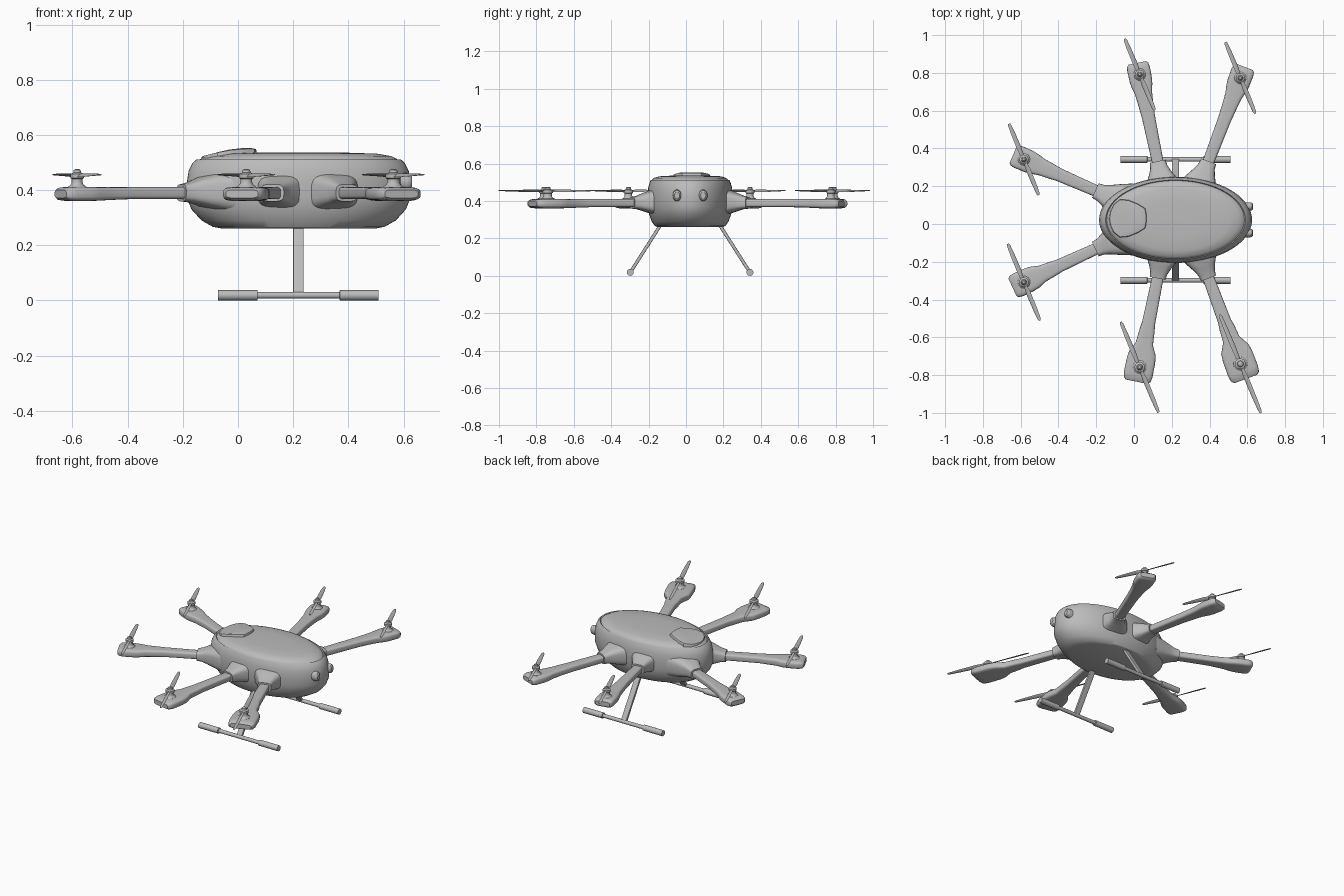
import bpy, bmesh, math
from mathutils import Vector

if "Cube" in bpy.data.objects:
    bpy.data.objects.remove(bpy.data.objects["Cube"])

CX, CY = 0.22, 0.022          # body centre in plan
mat = bpy.data.materials.new("grey")
mat.diffuse_color = (0.5, 0.5, 0.5, 1)
mat.use_nodes = True
mat.node_tree.nodes["Principled BSDF"].inputs["Base Color"].default_value = mat.diffuse_color


def finish(bm, name, angle=35):
    bmesh.ops.recalc_face_normals(bm, faces=bm.faces)
    me = bpy.data.meshes.new(name)
    bm.to_mesh(me)
    bm.free()
    ob = bpy.data.objects.new(name, me)
    bpy.context.collection.objects.link(ob)
    me.materials.append(mat)
    bpy.ops.object.select_all(action='DESELECT')
    ob.select_set(True)
    bpy.context.view_layer.objects.active = ob
    bpy.ops.object.shade_smooth_by_angle(angle=math.radians(angle))
    return ob


def loft(name, rings, angle=35):
    """Skin a list of closed rings and cap both ends."""
    bm = bmesh.new()
    vs = [[bm.verts.new(p) for p in r] for r in rings]
    n = len(vs[0])
    for a, b in zip(vs, vs[1:]):
        for i in range(n):
            j = (i + 1) % n
            bm.faces.new((a[i], a[j], b[j], b[i]))
    bm.faces.new(vs[0])
    bm.faces.new(vs[-1])
    return finish(bm, name, angle)


def section(c, u, v, a, b, power=2.0, n=24):
    """Superellipse ring at c with half sizes a along u and b along v."""
    out = []
    for i in range(n):
        t = 2 * math.pi * i / n
        x, y = math.cos(t), math.sin(t)
        x = math.copysign(abs(x) ** (2 / power), x)
        y = math.copysign(abs(y) ** (2 / power), y)
        out.append(Vector(c) + u * (a * x) + v * (b * y))
    return out


X, Y, Z = Vector((1, 0, 0)), Vector((0, 1, 0)), Vector((0, 0, 1))

# Body: elliptical hull with a grooved rim around the lid
hull = [(.26, .68, .76), (.267, .77, .83), (.29, .87, .90), (.33, .96, .965),
        (.37, 1, 1), (.43, 1, 1), (.47, .985, .985), (.498, .95, .95),
        (.511, .915, .925), (.505, .90, .912), (.511, .885, .90),
        (.523, .83, .85), (.532, .70, .72), (.536, .4, .4)]
loft("body", [section((CX, CY, z), X, Y, .405 * sx, .228 * sy, n=72)
              for z, sx, sy in hull], 30)

# Tilted hatch on the rear of the lid
half = [(-.132, 0), (-.125, .04), (-.108, .075), (-.075, .101), (-.03, .097),
        (.02, .077), (.06, .052), (.065, .025), (.067, 0)]
plan = half + [(x, -y) for x, y in half[-2:0:-1]]


def hatch_ring(dz, k):
    pts = []
    for x, y in plan:
        z = .522 + .026 * math.sin(min(1, (x + .132) / .17) * math.pi / 2)
        pts.append(Vector((-.03 + (x + .03) * k, CY + .008 + y * k, z + dz)))
    return pts


loft("hatch", [hatch_ring(-.035, 1), hatch_ring(-.004, 1),
               hatch_ring(.001, .97), hatch_ring(.004, .8)])

# Two front sensors
for side in (-1, 1):
    y = CY + side * .07
    loft("sensor", [section((x, y, .43), Y, Z, .023 * k, .031 * k)
                    for x, k in ((.56, 1), (.612, 1), (.624, .88), (.63, .6))])


def motor(m, s):
    prof = [(.40, .034), (.412, .032), (.420, .022), (.428, .019), (.440, .019),
            (.444, .024), (.458, .024), (.463, .014), (.472, .012), (.476, .007)]
    loft("motor", [section((m.x, m.y, z), X, Y, r * s, r * s)
                   for z, r in prof])


def propeller(m, length):
    d = Vector((.385, -.923, 0))
    side = Vector((.923, .385, 0))
    for sgn in (-1, 1):
        dd, ss = d * sgn, side * sgn
        rings = []
        for t, chord, twist in ((0, .008, 35), (.12, .011, 35), (.3, .014, 28),
                                (.7, .012, 18), (.95, .009, 12), (1, .005, 10)):
            a = math.radians(twist)
            u = ss * math.cos(a) + Z * math.sin(a)
            v = Z * math.cos(a) - ss * math.sin(a)
            c = m + dd * (t * length / 2) + Z * (.453 + .003 * t)
            rings.append(section(c, u, v, chord, .0025, n=12))
        loft("propeller_blade", rings)


def arm(root, tip, s, span):
    r, m = Vector((*root, 0)), Vector((*tip, 0))
    d = (m - r).normalized()
    p = Vector((-d.y, d.x, 0))
    L = (m - r).length

    def rings(rows, power):
        return [section(r + d * t + Z * zc, p, Z, w, h, power, 32)
                for t, w, h, zc in rows]

    # Socket flaring out of the hull
    loft("arm_socket", rings([(-.17, .115, .075, .392), (-.11, .085, .062, .395),
                              (-.06, .058, .046, .394), (-.03, .046, .036, .392),
                              (0, .042, .031, .390)], 3.5))
    # Arm ending in a wide motor pod
    loft("arm", rings([(-.03, .030, .022, .389), (L * .5, .035, .022, .389),
                       (L - .15 * s, .041, .0225, .388),
                       (L - .10 * s, .046, .024, .387),
                       (L - .06 * s, .056 * s, .025, .386),
                       (L - .03 * s, .060 * s, .026, .386),
                       (L + .03 * s, .061 * s, .026, .386),
                       (L + .052 * s, .057 * s, .023, .386),
                       (L + .062 * s, .047 * s, .015, .386)], 4), 40)
    motor(m, s ** .5)
    propeller(m, span)


# Six arms: root and motor offsets, then propeller span on back and front side
for root, tip, spans in (((.395, .31), (.563, .757), (.41, .565)),
                         ((.125, .31), (.03, .775), (.41, .52)),
                         ((-.205, .155), (-.583, .325), (.41, .44))):
    for side, span in zip((1, -1), spans):
        arm((root[0], CY + side * root[1]),
            (tip[0], CY - .005 + side * tip[1]), span / .41, span)

# Landing gear: flat strut and a stepped skid tube on each side
for side in (-1, 1):
    top, foot = Vector((.219, CY + side * .14, .30)), Vector((.219, CY + side * .32, .018))
    v = (foot - top).normalized().cross(X)
    loft("gear_strut", [section(c, X, v, .019, .009, 8) for c in (top, foot)])
    steps = [(-.072, .0185), (.07, .0185), (.071, .012),
             (.368, .012), (.369, .0185), (.51, .0185)]
    loft("gear_skid", [section((x, foot.y, .0185), Y, Z, r, r)
                       for x, r in steps])
